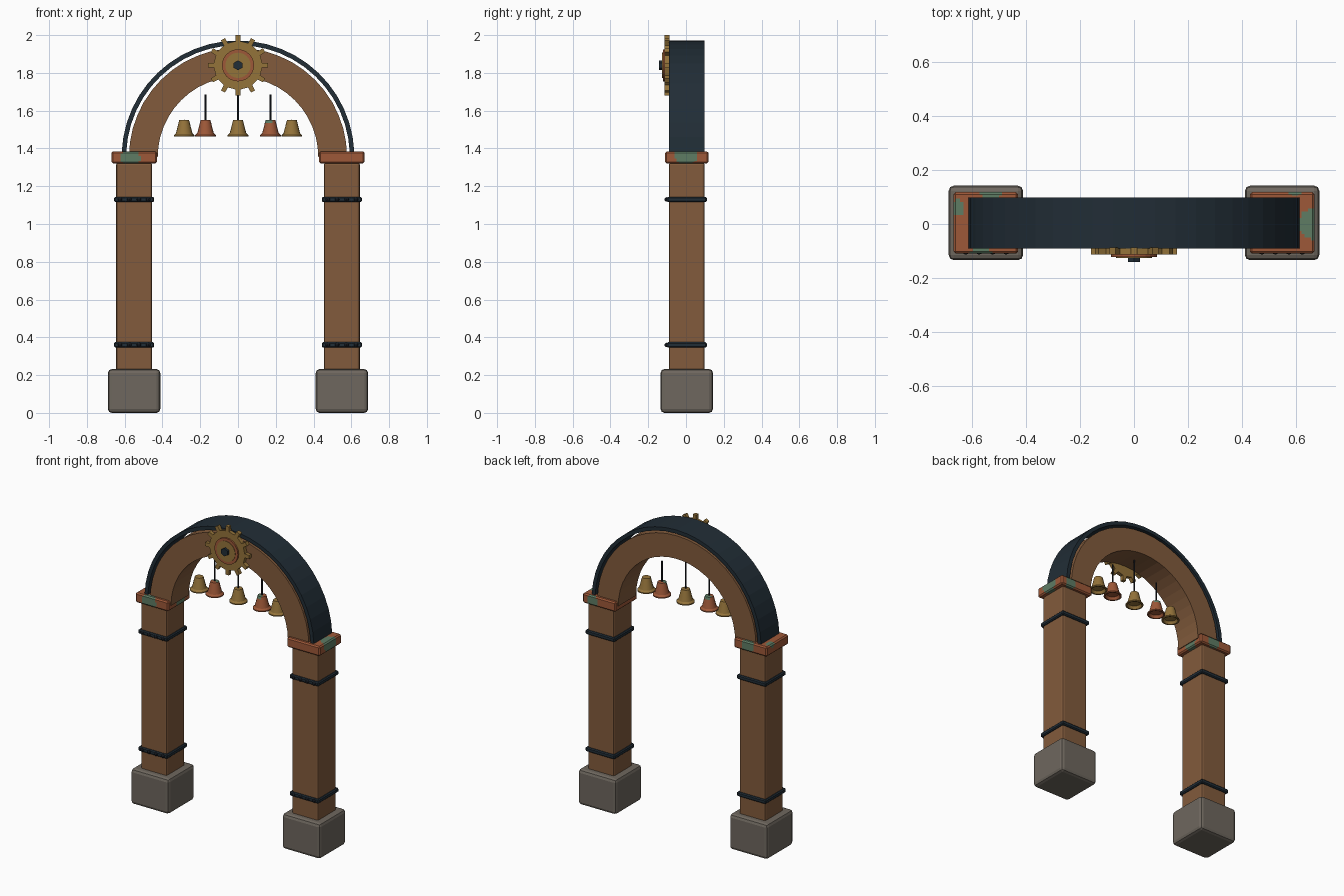
import bpy, bmesh, math
from mathutils import Vector, Matrix

if "Cube" in bpy.data.objects:
    bpy.data.objects.remove(bpy.data.objects["Cube"])


def material(name, hex_color):
    m = bpy.data.materials.new(name)
    m.use_nodes = True
    srgb = [int(hex_color[i:i + 2], 16) / 255 for i in (0, 2, 4)]
    col = [((c + 0.055) / 1.055) ** 2.4 for c in srgb] + [1]
    m.diffuse_color = col
    m.node_tree.nodes["Principled BSDF"].inputs["Base Color"].default_value = col
    return m


WOOD = material("brown wood", "825B3C")
STONE = material("grey stone", "6E675E")
IRON = material("dark blue iron", "212D36")
BLACK = material("black iron", "191E25")
BRASS = material("brass", "94733A")
COPPER = material("copper", "9E5838")
PATINA = material("green patina", "5E7C64")

MID_Y = 0.004      # depth centre of the structure
ARCH_Z = 1.355     # centre height of the arch

# centres and radii of the weathered spots on the copper parts
SPOTS = [((-0.57, -0.12, 1.35), 0.052), ((0.67, 0.0, 1.37), 0.06),
         ((-0.43, 0.02, 1.35), 0.045), ((-0.53, 0.12, 1.36), 0.045),
         ((0.6, 0.12, 1.35), 0.04), ((-0.66, 0.06, 1.39), 0.03),
         ((0.16, -0.02, 1.55), 0.028), ((-0.17, 0.02, 1.55), 0.025)]


def finish(name, bm, *mats):
    bmesh.ops.recalc_face_normals(bm, faces=bm.faces)
    mesh = bpy.data.meshes.new(name)
    bm.to_mesh(mesh)
    bm.free()
    for m in mats:
        mesh.materials.append(m)
    ob = bpy.data.objects.new(name, mesh)
    bpy.context.collection.objects.link(ob)
    return ob


def weather(bm):
    for f in bm.faces:
        c = f.calc_center_median()
        f.material_index = int(any((c - Vector(p)).length < r for p, r in SPOTS))


def box(name, center, size, bevel, mat, segments=2, weathered=False):
    bm = bmesh.new()
    bmesh.ops.create_cube(bm, size=1)
    bmesh.ops.scale(bm, vec=size, verts=bm.verts)
    bmesh.ops.bevel(bm, geom=bm.edges[:], offset=bevel, segments=segments,
                    affect='EDGES', profile=0.5)
    bmesh.ops.translate(bm, vec=center, verts=bm.verts)
    if weathered:
        # slice into small cells so spots can be assigned by distance
        for axis in range(3):
            normal = Vector([int(i == axis) for i in range(3)])
            count = int(size[axis] / 0.012)
            for i in range(1, count):
                p = Vector(center) + normal * size[axis] * (i / count - 0.5)
                bmesh.ops.bisect_plane(bm, geom=bm.verts[:] + bm.edges[:] + bm.faces[:],
                                       plane_co=p, plane_no=normal)
        weather(bm)
        return finish(name, bm, mat, PATINA)
    return finish(name, bm, mat)


def prism(name, outline, y0, y1, mat):
    """Extrude an outline in x and z from y0 to y1."""
    bm = bmesh.new()
    face = bm.faces.new([bm.verts.new((x, y0, z)) for x, z in outline])
    out = bmesh.ops.extrude_face_region(bm, geom=[face])
    moved = [g for g in out["geom"] if isinstance(g, bmesh.types.BMVert)]
    bmesh.ops.translate(bm, vec=(0, y1 - y0, 0), verts=moved)
    return finish(name, bm, mat)


def arc(radius, z, start, end, steps):
    angles = [start + (end - start) * i / steps for i in range(steps + 1)]
    return [(radius * math.cos(a), z + radius * math.sin(a)) for a in angles]


def circle(radius, z, sides, turn=0.0):
    return arc(radius, z, turn, turn + math.tau, sides)[:-1]


def half_ring(name, inner, outer, start, depth, mat):
    pts = arc(outer, ARCH_Z, start, math.pi - start, 24)
    pts += arc(inner, ARCH_Z, math.pi - start, start, 24)
    return prism(name, pts, MID_Y - depth / 2, MID_Y + depth / 2, mat)


def lathe(name, profile, x, sides, *mats):
    bm = bmesh.new()
    verts = [bm.verts.new((r, 0, z)) for r, z in profile]
    edges = [bm.edges.new(pair) for pair in zip(verts, verts[1:])]
    bmesh.ops.spin(bm, geom=verts + edges, cent=(0, 0, 0), axis=(0, 0, 1),
                   angle=math.tau, steps=sides)
    bmesh.ops.remove_doubles(bm, verts=bm.verts, dist=0.0002)
    bmesh.ops.translate(bm, vec=(x, MID_Y, 0), verts=bm.verts)
    if len(mats) > 1:
        weather(bm)
    return finish(name, bm, *mats)


# pillars: stone foot, wooden post, iron straps with rivets, copper capital
for side, x in (("left", 0.55), ("right", -0.55)):
    box(side + "_foot", (x, MID_Y, 0.116), (0.277, 0.277, 0.232), 0.02, STONE)
    box(side + "_post", (x, MID_Y, 0.77), (0.19, 0.19, 1.11), 0.012, WOOD)
    box(side + "_capital", (x, MID_Y, 1.353), (0.24, 0.228, 0.064), 0.008, COPPER,
        1, weathered=True)
    for level, z in (("lower", 0.36), ("upper", 1.13)):
        box(f"{side}_{level}_strap", (x, MID_Y, z), (0.212, 0.212, 0.028), 0.006, IRON, 1)
        bm = bmesh.new()
        for i in range(4):
            place = Matrix.Translation((x - 0.075 + 0.05 * i, MID_Y - 0.106, z))
            bmesh.ops.create_uvsphere(bm, u_segments=8, v_segments=6, radius=0.012,
                                      matrix=place)
        finish(f"{side}_{level}_rivets", bm, BLACK)

# wooden arch and the iron cover floating just above it
half_ring("wooden_arch", 0.425, 0.577, 0.0, 0.185, WOOD)
half_ring("arch_cover", 0.592, 0.616, 0.045, 0.19, IRON)

# gear with twelve teeth, layered boss and hexagonal bolt
GEAR_Z = 1.84
teeth = []
for i in range(12):
    a = math.tau * i / 12
    for radius, offset in ((0.128, -0.13), (0.128, -0.1), (0.16, -0.075),
                           (0.16, 0.075), (0.128, 0.1), (0.128, 0.13)):
        teeth.append((radius * math.cos(a + offset), GEAR_Z + radius * math.sin(a + offset)))
prism("gear", teeth, -0.113, -0.088, BRASS)
prism("gear_boss", circle(0.085, GEAR_Z, 24), -0.123, -0.11, COPPER)
prism("gear_boss_plate", circle(0.067, GEAR_Z, 24), -0.126, -0.122, BRASS)
prism("gear_bolt", circle(0.026, GEAR_Z, 6, math.pi / 6), -0.142, -0.12, IRON)

# hanging bells, three of them on rods
BELL = [(0, 1.552), (0.026, 1.55), (0.03, 1.535), (0.036, 1.51), (0.044, 1.48),
        (0.055, 1.47), (0.055, 1.463), (0.046, 1.463), (0.036, 1.48), (0, 1.485)]
for i, x in enumerate((-0.285, -0.172, 0, 0.172, 0.285)):
    metals = (COPPER, PATINA) if i % 2 else (BRASS,)
    bell = lathe(f"bell_{i + 1}", BELL, x, 16, *metals)
    bpy.ops.object.select_all(action='DESELECT')
    bell.select_set(True)
    bpy.context.view_layer.objects.active = bell
    bpy.ops.object.shade_smooth_by_angle(angle=math.radians(30))
for i, (x, top) in enumerate(((-0.172, 1.685), (0, 1.78), (0.172, 1.685))):
    rod = [(0, 1.545), (0.005, 1.545), (0.005, top), (0, top)]
    lathe(f"bell_rod_{i + 1}", rod, x, 8, BLACK)
